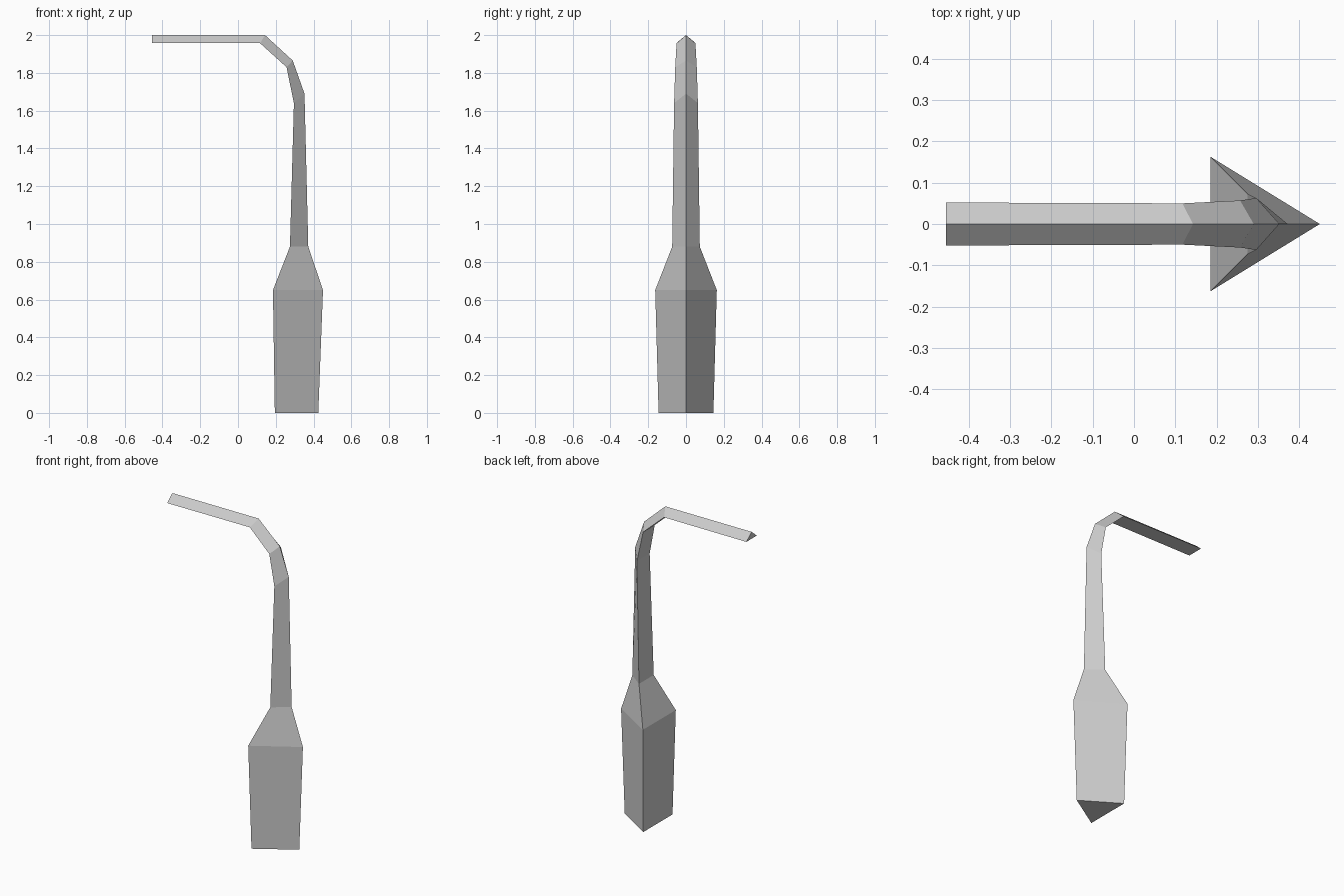
import bpy, bmesh

if "Cube" in bpy.data.objects:
    bpy.data.objects.remove(bpy.data.objects["Cube"])

# Triangular sections, base to arm tip: (inner x, inner z, half width, outer x, outer z)
SECTIONS = [
    (0.195, 0.00, 0.145, 0.425, 0.00),
    (0.185, 0.65, 0.163, 0.450, 0.65),
    (0.275, 0.88, 0.073, 0.372, 0.88),
    (0.296, 1.64, 0.063, 0.352, 1.69),
    (0.257, 1.83, 0.057, 0.290, 1.865),
    (0.117, 1.957, 0.050, 0.143, 2.00),
    (-0.455, 1.957, 0.052, -0.455, 2.00),
]

# Three-sided lamp post: pedestal, tapered pole, bent arm
bm = bmesh.new()
rings = [[bm.verts.new(p) for p in ((xi, w, zi), (xi, -w, zi), (xo, 0, zo))]
         for xi, zi, w, xo, zo in SECTIONS]
for a, b in zip(rings, rings[1:]):
    for i in range(3):
        j = (i + 1) % 3
        bm.faces.new((a[i], a[j], b[j], b[i]))

# End caps
bm.faces.new(rings[0][::-1])
bm.faces.new(rings[-1])
bmesh.ops.recalc_face_normals(bm, faces=bm.faces)

mesh = bpy.data.meshes.new("lamp_post")
bm.to_mesh(mesh)
bm.free()
post = bpy.data.objects.new("lamp_post", mesh)
bpy.context.collection.objects.link(post)
